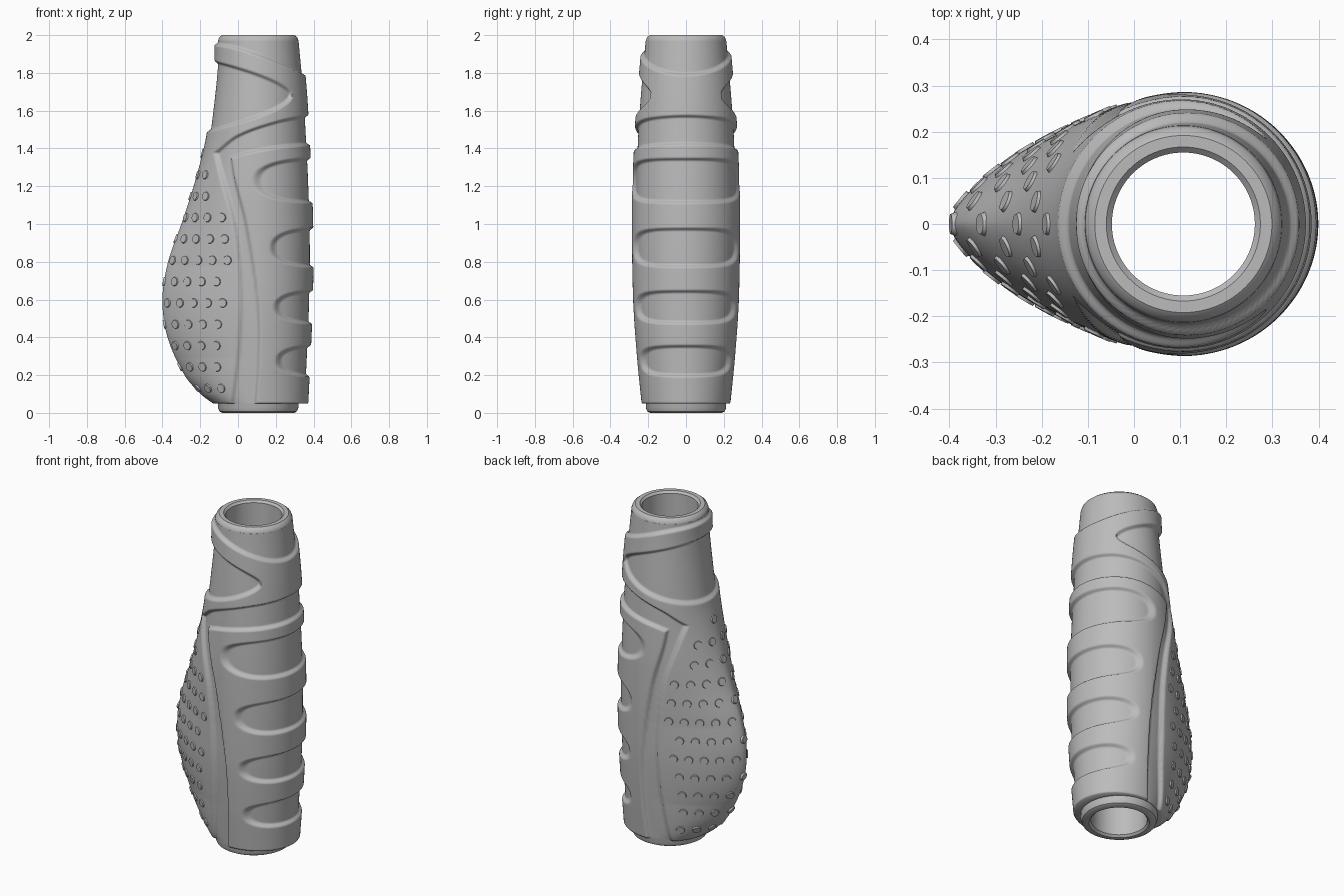
import bpy, bmesh, math
from mathutils import Vector, Matrix

cube = bpy.data.objects.get("Cube")
if cube:
    bpy.data.objects.remove(cube, do_unlink=True)

CX = 0.107       # axis of the tube
BASE = 0.05      # lower end of the rubber body
RELIEF = 0.02    # height of the raised pads

rubber = bpy.data.materials.new("grey_rubber")
rubber.use_nodes = True
rubber.diffuse_color = (0.5, 0.5, 0.5, 1)
rubber.node_tree.nodes["Principled BSDF"].inputs["Base Color"].default_value = (0.5, 0.5, 0.5, 1)


def curve(*pts):
    """Smooth function through a few (input, value) points."""
    n = len(pts)
    tan = []
    for i in range(n):
        a, b = pts[max(i - 1, 0)], pts[min(i + 1, n - 1)]
        tan.append((b[1] - a[1]) / (b[0] - a[0]))

    def f(v):
        v = min(max(v, pts[0][0]), pts[-1][0])
        i = 0
        while i < n - 2 and v > pts[i + 1][0]:
            i += 1
        (a, p), (b, q) = pts[i], pts[i + 1]
        w = b - a
        t = (v - a) / w
        s = t * t * (3 - 2 * t)
        return p + (q - p) * s + w * t * (1 - t) * (tan[i] * (1 - t) - tan[i + 1] * t)
    return f


# Body half sizes by height: finger side, width, palm side
finger = curve((.05, .245), (.27, .256), (.55, .268), (.87, .273), (1.2, .265),
               (1.5, .25), (1.7, .238), (1.97, .2135))
width = curve((.05, .215), (.3, .24), (.6, .26), (1.1, .266), (1.4, .256),
              (1.6, .245), (1.97, .2135))
palm = curve((.05, .22), (.1, .285), (.2, .37), (.4, .46), (.6, .487), (.8, .457),
             (1, .387), (1.2, .322), (1.43, .262), (1.6, .237), (1.85, .212), (1.97, .2135))

# Edges of the raised pads
collar_top = curve((-.13, 1.96), (0, 1.935), (.2, 1.86), (.37, 1.78))
collar_low = curve((-.11, 1.37), (0, 1.46), (.2, 1.535), (.37, 1.57))
wing_edge = curve((.05, -.02), (.4, .015), (.7, .02), (1, -.01), (1.25, -.075), (1.4, -.11))
pad_top = curve((-.04, 1.35), (.05, 1.38), (.2, 1.41), (.39, 1.43))
pad_edge = curve((.05, .09), (.3, .105), (.6, .1), (1, .04), (1.25, -.02), (1.4, -.04))
FINGER_SLOTS = [(.11, 1.23, .11), (.19, .875, .095), (.21, .56, .08), (.22, .275, .075)]


def section(u, z):
    """Point on the plain body: round finger side, teardrop palm side."""
    b = width(z)
    if abs(u) <= math.pi / 2:
        return Vector((CX + finger(z) * math.cos(u), b * math.sin(u), z))
    length = palm(z)
    k = min(max((length / b - 1) / 0.75, 0), 1)
    t = min(-math.cos(u), 1)
    y = b * max(1 - t ** (2 - k / 2), 0) ** (0.5 + 0.21 * k)
    return Vector((CX - length * t, math.copysign(y, u), z))


def outward(u, z, flat=True):
    e = 0.01
    du = section(u + e, z) - section(u - e, z) if abs(u) < math.pi - e else Vector((0, -1, 0))
    if flat:
        return Vector((du.y, -du.x, 0)).normalized()
    dz = section(u, z + e) - section(u, z - e)
    return du.cross(dz).normalized()


def relief(x, z):
    """Height of the collar, palm wing and finger pad above the body."""
    window = 0.0
    if x < .27:
        window = .17 * ((.27 - x) / .37) ** .6 - abs(z - 1.68)
    else:
        window = -1
    collar = min(collar_top(x) - z, -window * .8,
                 max(z - collar_low(x), wing_edge(z) - x))
    pad = min(pad_top(x) - z, x - pad_edge(z))
    for tip, mid, half in FINGER_SLOTS:
        g = (abs(.42 - x) / (.42 - tip)) ** 2.4 + (abs(z - mid) / half) ** 2.4
        pad = min(pad, (g ** (1 / 2.4) - 1) * half)
    d = min(max(collar, pad), z - BASE + .008)
    t = min(max(d / .018 + .3, 0), 1)
    return RELIEF * t * t * (3 - 2 * t)


def finish(name, bm, angle):
    bmesh.ops.recalc_face_normals(bm, faces=bm.faces[:])
    me = bpy.data.meshes.new(name)
    bm.to_mesh(me)
    bm.free()
    me.materials.append(rubber)
    ob = bpy.data.objects.new(name, me)
    bpy.context.collection.objects.link(ob)
    bpy.ops.object.select_all(action='DESELECT')
    ob.select_set(True)
    bpy.context.view_layer.objects.active = ob
    bpy.ops.object.shade_smooth_by_angle(angle=math.radians(angle))
    return ob


def skin(bm, rings, closed=False):
    n = len(rings[0])
    pairs = list(zip(rings, rings[1:]))
    if closed:
        pairs.append((rings[-1], rings[0]))
    for lo, hi in pairs:
        for i in range(n):
            j = (i + 1) % n
            bm.faces.new((lo[i], lo[j], hi[j], hi[i]))


# Rubber body with raised pads
NU, NZ = 256, 320
bm = bmesh.new()
rings = []
for k in range(NZ + 1):
    z = BASE + (1.97 - BASE) * k / NZ
    ring = []
    for i in range(NU):
        u = -math.pi + 2 * math.pi * i / NU
        p = section(u, z)
        ring.append(bm.verts.new(p + outward(u, z) * relief(p.x, z)))
    rings.append(ring)


def collar_ring(z):
    return [bm.verts.new((CX + .2 * math.cos(a), .2 * math.sin(a), z))
            for a in (-math.pi + 2 * math.pi * i / NU for i in range(NU))]


skin(bm, [collar_ring(BASE)] + rings + [collar_ring(1.97)])
finish("rubber_body", bm, 60)

# Hollow inner tube with rounded rims
bm = bmesh.new()
profile = [(.155, .012), (.167, 0), (.19, 0), (.205, .008), (.213, .028),
           (.213, 1.97), (.207, 1.988), (.192, 2), (.167, 2), (.155, 1.988)]
SEG = 96
rings = [[bm.verts.new((CX + r * math.cos(2 * math.pi * i / SEG),
                        r * math.sin(2 * math.pi * i / SEG), z)) for i in range(SEG)]
         for r, z in profile]
skin(bm, rings, closed=True)
finish("inner_tube", bm, 35)

# Grip studs in staggered rows over the palm wing
bm = bmesh.new()
for row in range(12):
    z = .13 + .113 * row
    gap, step = .085, .01
    want = 0 if row % 2 else gap / 2
    u, run = math.pi, 0.0
    last = section(u, z)
    while last.x < wing_edge(z) - .05:
        if run >= want:
            for side in ((1, -1) if want else (1,)):
                n = outward(u, z, flat=False)
                at = last + outward(u, z) * RELIEF
                n.y, at.y = n.y * side, at.y * side
                turn = n.to_track_quat('Z', 'Y').to_matrix().to_4x4()
                bmesh.ops.create_cone(bm, cap_ends=True, segments=20, radius1=.026,
                                      radius2=.022, depth=.012,
                                      matrix=Matrix.Translation(at) @ turn)
            want += gap
        u -= step
        p = section(u, z)
        run += (p - last).length
        last = p
finish("grip_studs", bm, 30)
